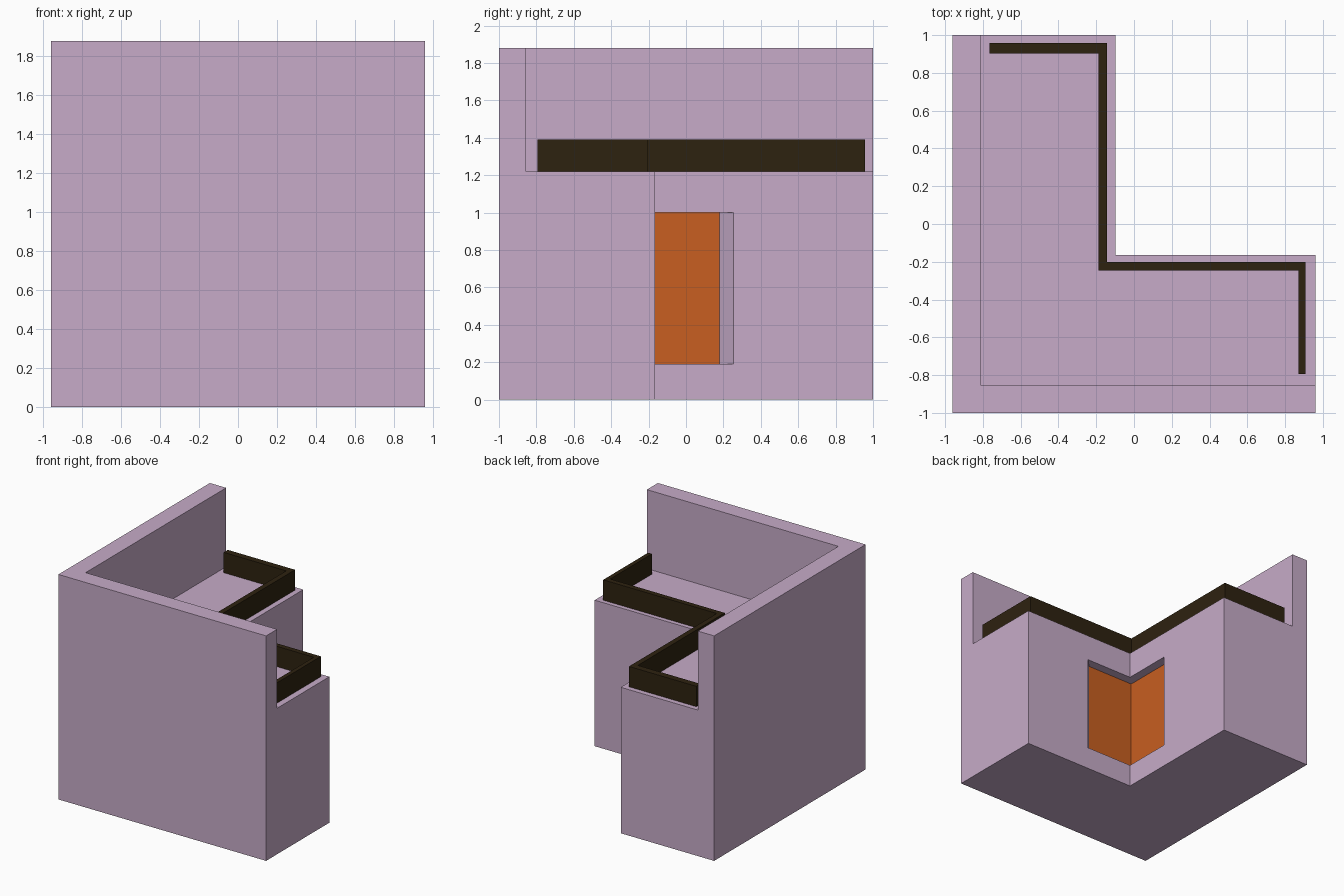
import bpy
import bmesh

default = bpy.data.objects.get("Cube")
if default:
    bpy.data.objects.remove(default, do_unlink=True)


def make_material(name, colour):
    mat = bpy.data.materials.new(name)
    mat.use_nodes = True
    mat.diffuse_color = colour
    mat.node_tree.nodes["Principled BSDF"].inputs["Base Color"].default_value = colour
    return mat


def prism(name, outline, bottom, top, materials=()):
    """Extrude a plan outline between two heights."""
    bm = bmesh.new()
    face = bm.faces.new([bm.verts.new((x, y, bottom)) for x, y in outline])
    result = bmesh.ops.extrude_face_region(bm, geom=[face])
    raised = [g for g in result["geom"] if isinstance(g, bmesh.types.BMVert)]
    bmesh.ops.translate(bm, verts=raised, vec=(0, 0, top - bottom))
    bmesh.ops.recalc_face_normals(bm, faces=bm.faces)
    mesh = bpy.data.meshes.new(name)
    bm.to_mesh(mesh)
    bm.free()
    for mat in materials:
        mesh.materials.append(mat)
    obj = bpy.data.objects.new(name, mesh)
    bpy.context.collection.objects.link(obj)
    return obj


def carve(obj, cutter):
    """Subtract the cutter from the object and discard it."""
    cutter.hide_render = True
    mod = obj.modifiers.new("carve", "BOOLEAN")
    mod.operation = "DIFFERENCE"
    mod.solver = "EXACT"
    mod.object = cutter
    graph = bpy.context.evaluated_depsgraph_get()
    carved = bpy.data.meshes.new_from_object(obj.evaluated_get(graph))
    obj.modifiers.clear()
    obj.data = carved
    bpy.data.objects.remove(cutter, do_unlink=True)


lilac = make_material("lilac plaster", (0.57, 0.41, 0.58, 1))
orange = make_material("orange panel", (0.58, 0.114, 0.015, 1))
brown = make_material("dark brown wood", (0.027, 0.016, 0.005, 1))

FLOOR, TOP = 1.22, 1.88
CORNER_X, CORNER_Y = -0.097, -0.165
DEPTH = 0.077

# L-shaped block, hollowed above the terrace to leave two tall walls
building = prism("building", [
    (-0.96, -1), (0.96, -1), (0.96, CORNER_Y),
    (CORNER_X, CORNER_Y), (CORNER_X, 1), (-0.96, 1)], 0, TOP, (lilac, orange))
carve(building, prism("terrace_cutter", [
    (-0.81, -0.855), (1.5, -0.855), (1.5, 1.5), (-0.81, 1.5)], FLOOR, TOP + 0.5))

# Recess wrapping the inner corner, with splayed ends
end_x, end_y = 0.34, 0.255
d = DEPTH
carve(building, prism("recess_cutter", [
    (end_x + d, CORNER_Y + d), (CORNER_X + d, CORNER_Y + d),
    (CORNER_X + d, end_y + d), (CORNER_X - d, end_y - d),
    (CORNER_X - d, CORNER_Y - d), (end_x - d, CORNER_Y - d)], 0.19, 1.0))

# Orange on the back faces of the recess, lilac elsewhere
for face in building.data.polygons:
    c, n = face.center, face.normal
    back_x = n.x > 0.9 and abs(c.x - (CORNER_X - d)) < 0.01
    back_y = n.y > 0.9 and abs(c.y - (CORNER_Y - d)) < 0.01
    face.material_index = 1 if (back_x or back_y) else 0

# Parapet following the terrace edge
prism("parapet", [
    (-0.765, 0.957), (-0.143, 0.957), (-0.143, -0.202), (0.907, -0.202),
    (0.907, -0.795), (0.872, -0.795), (0.872, -0.245), (-0.187, -0.245),
    (-0.187, 0.903), (-0.765, 0.903)], FLOOR, 1.39, (brown,))
